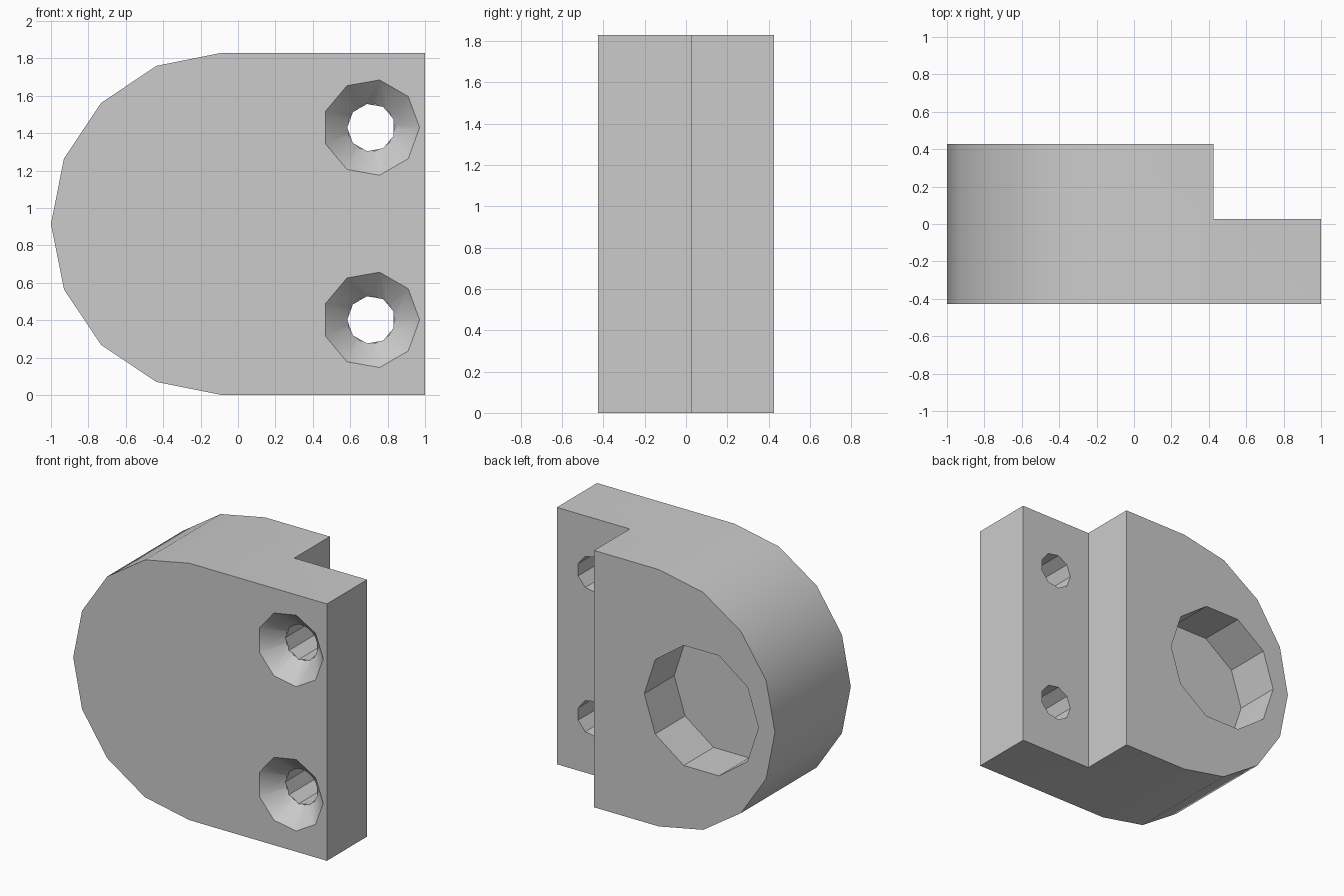
import bpy
import bmesh
from math import cos, sin, pi, radians

cube = bpy.data.objects.get("Cube")
if cube:
    bpy.data.objects.remove(cube, do_unlink=True)

HALF = 0.427            # half thickness of the block
RADIUS = 0.915          # rounded end
ARC_X = -0.085          # centre of the rounded end
STEP_X, STEP_Y = 0.425, 0.026
HOLE_X = 0.712

grey = bpy.data.materials.new("plain_grey")
grey.use_nodes = True
colour = (0.6, 0.6, 0.6, 1)
grey.diffuse_color = colour
grey.node_tree.nodes["Principled BSDF"].inputs["Base Color"].default_value = colour


def loft(name, front, back, y_front, y_back):
    """Closed solid between two matching (x, z) outlines along y."""
    bm = bmesh.new()
    a = [bm.verts.new((x, y_front, z)) for x, z in front]
    b = [bm.verts.new((x, y_back, z)) for x, z in back]
    n = len(a)
    bm.faces.new(a)
    bm.faces.new(b[::-1])
    for i in range(n):
        j = (i + 1) % n
        bm.faces.new((a[j], a[i], b[i], b[j]))
    bmesh.ops.recalc_face_normals(bm, faces=bm.faces[:])
    mesh = bpy.data.meshes.new(name)
    bm.to_mesh(mesh)
    bm.free()
    mesh.materials.append(grey)
    obj = bpy.data.objects.new(name, mesh)
    bpy.context.collection.objects.link(obj)
    return obj


def polygon(x, z, radius, sides, start=0):
    return [(x + radius * cos(start + 2 * pi * i / sides),
             z + radius * sin(start + 2 * pi * i / sides)) for i in range(sides)]


def cut(target, cutter):
    mod = target.modifiers.new("cut", 'BOOLEAN')
    mod.operation = 'DIFFERENCE'
    mod.solver = 'EXACT'
    mod.object = cutter
    bpy.context.view_layer.objects.active = target
    bpy.ops.object.modifier_apply(modifier=mod.name)
    bpy.data.objects.remove(cutter, do_unlink=True)


# Block with one rounded end
arc = [(ARC_X + RADIUS * cos(pi / 2 + i * pi / 8),
        RADIUS + RADIUS * sin(pi / 2 + i * pi / 8)) for i in range(9)]
outline = arc + [(1, 0), (1, 2 * RADIUS)]
block = loft("mounting_block", outline, outline, -HALF, HALF)

# Step that leaves a thin flange at the back
step = [(STEP_X, -1), (2, -1), (2, 3), (STEP_X, 3)]
cut(block, loft("step_cutter", step, step, STEP_Y, 1))

# Ten-sided blind pocket in the back
pocket = polygon(-0.42, RADIUS, 0.45, 10)
cut(block, loft("pocket_cutter", pocket, pocket, 0.09, 1))

# Countersunk screw holes through the flange
for z in (0.402, 1.43):
    wide = polygon(HOLE_X, z, 0.309, 9)
    narrow = polygon(HOLE_X, z, 0.128, 9)
    cut(block, loft("countersink_cutter", wide, narrow, -HALF - 0.05, -HALF + 0.13))
    bore = polygon(HOLE_X, z, 0.128, 9, pi)
    cut(block, loft("bore_cutter", bore, bore, -HALF + 0.1, 0.5))

# Smooth the shallow facets, keep the real edges sharp
bpy.ops.object.select_all(action='DESELECT')
block.select_set(True)
bpy.context.view_layer.objects.active = block
bpy.ops.object.shade_smooth_by_angle(angle=radians(30))
